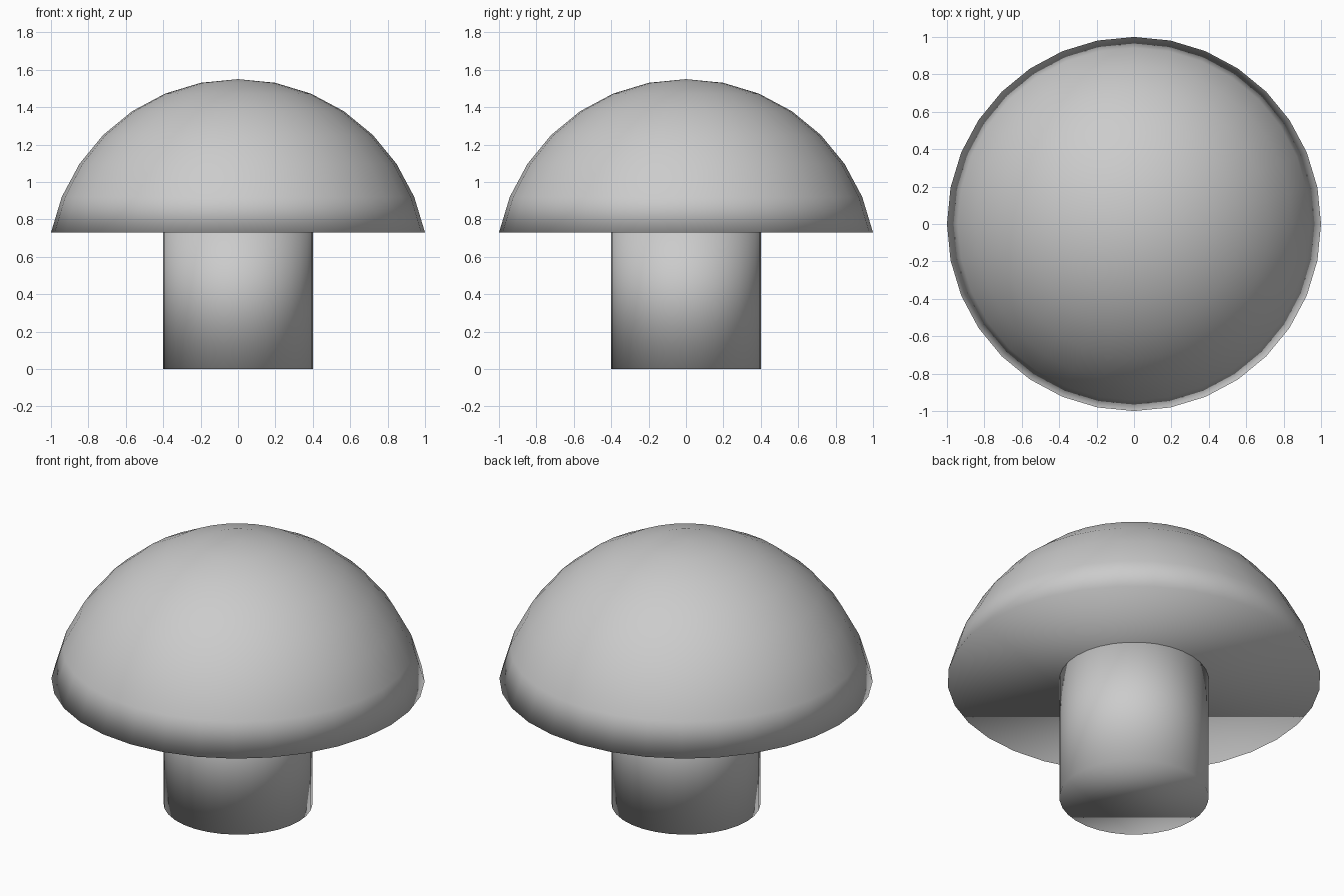
import bpy, bmesh

if "Cube" in bpy.data.objects:
    bpy.data.objects.remove(bpy.data.objects["Cube"])

SEGMENTS = 32
RADIUS = 1.0196      # sphere the cap is cut from
CAP_CENTER = 0.53
STEM_RADIUS = 0.4
STEM_TOP = 0.8       # runs slightly into the cap


def add_smooth(name, bm, z):
    bmesh.ops.recalc_face_normals(bm, faces=bm.faces[:])
    for face in bm.faces:
        face.smooth = True
    mesh = bpy.data.meshes.new(name)
    bm.to_mesh(mesh)
    bm.free()
    obj = bpy.data.objects.new(name, mesh)
    obj.location.z = z
    bpy.context.collection.objects.link(obj)
    return obj


# Cap: upper part of a sphere, closed by a flat underside
bm = bmesh.new()
bmesh.ops.create_uvsphere(bm, u_segments=SEGMENTS, v_segments=16, radius=RADIUS)
bmesh.ops.delete(bm, geom=[v for v in bm.verts if v.co.z < 0.1], context='VERTS')
bmesh.ops.holes_fill(bm, edges=[e for e in bm.edges if e.is_boundary], sides=0)
add_smooth("mushroom_cap", bm, CAP_CENTER)

# Stem: closed cylinder with smooth shading
bm = bmesh.new()
bmesh.ops.create_cone(bm, cap_ends=True, segments=SEGMENTS, radius1=STEM_RADIUS,
                      radius2=STEM_RADIUS, depth=STEM_TOP)
add_smooth("mushroom_stem", bm, STEM_TOP / 2)
